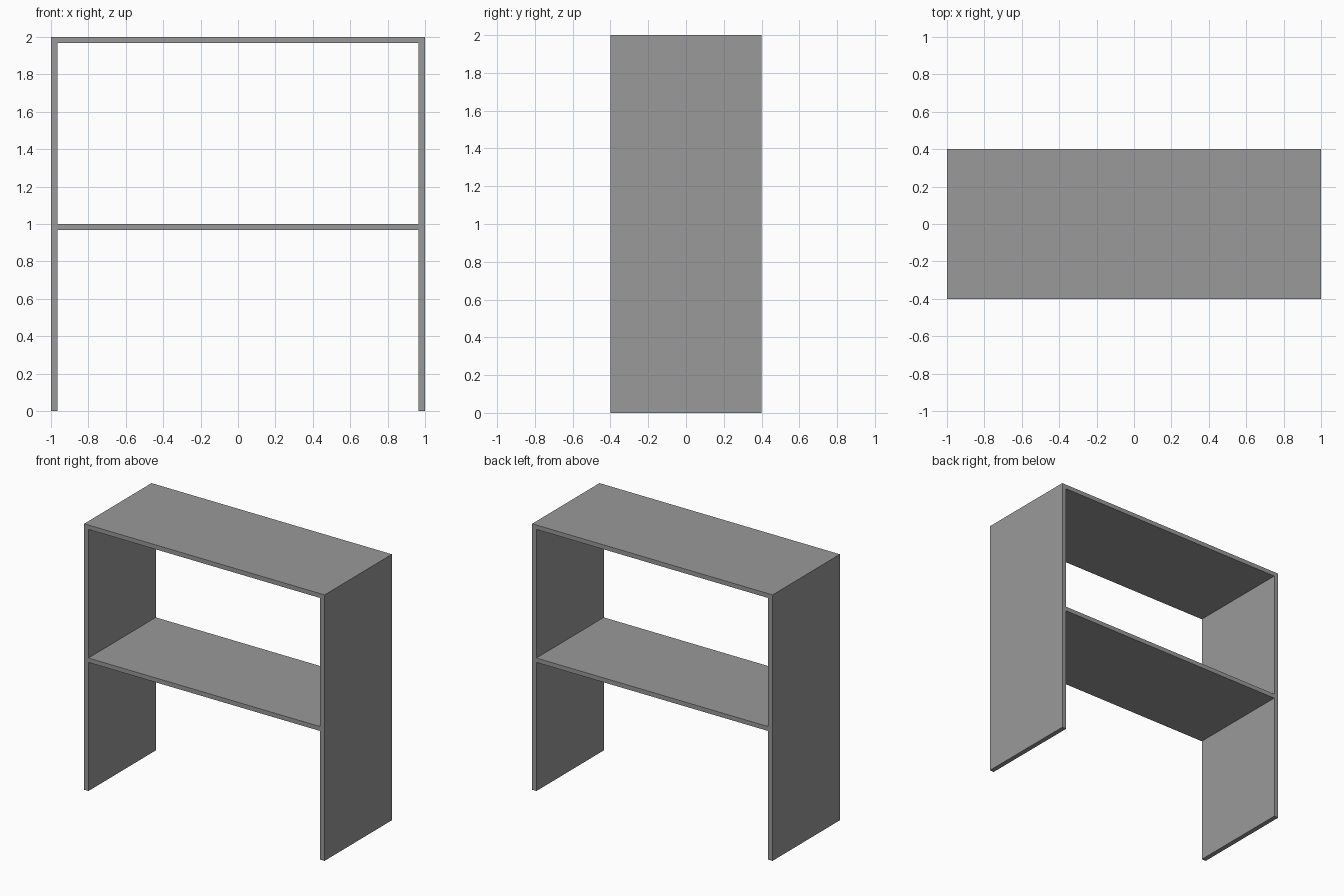
import bpy, bmesh

if "Cube" in bpy.data.objects:
    bpy.data.objects.remove(bpy.data.objects["Cube"])

W, D, H = 1.0, 0.4, 2.0   # half width, half depth, height
TX, TZ = 0.036, 0.033     # side and board thickness

grey = bpy.data.materials.new("plain grey")
grey.diffuse_color = (0.32, 0.32, 0.32, 1)
grey.use_nodes = True
grey.node_tree.nodes["Principled BSDF"].inputs["Base Color"].default_value = grey.diffuse_color


def extrude_profile(name, points):
    """Extrude an x-z outline through the full depth."""
    bm = bmesh.new()
    face = bm.faces.new([bm.verts.new((x, -D, z)) for x, z in points])
    new = bmesh.ops.extrude_face_region(bm, geom=[face])["geom"]
    verts = [g for g in new if isinstance(g, bmesh.types.BMVert)]
    bmesh.ops.translate(bm, verts=verts, vec=(0, 2 * D, 0))
    bmesh.ops.recalc_face_normals(bm, faces=bm.faces)
    mesh = bpy.data.meshes.new(name)
    bm.to_mesh(mesh)
    bm.free()
    mesh.materials.append(grey)
    obj = bpy.data.objects.new(name, mesh)
    bpy.context.collection.objects.link(obj)
    return obj


# Outer frame: two side panels joined by the top board
half = [(W, H), (W, 0), (W - TX, 0), (W - TX, H - TZ)]
extrude_profile("outer_frame", half + [(-x, z) for x, z in reversed(half)])

# Middle shelf between the sides
xi = W - TX
extrude_profile("middle_shelf", [(-xi, 1 - TZ), (xi, 1 - TZ), (xi, 1), (-xi, 1)])
